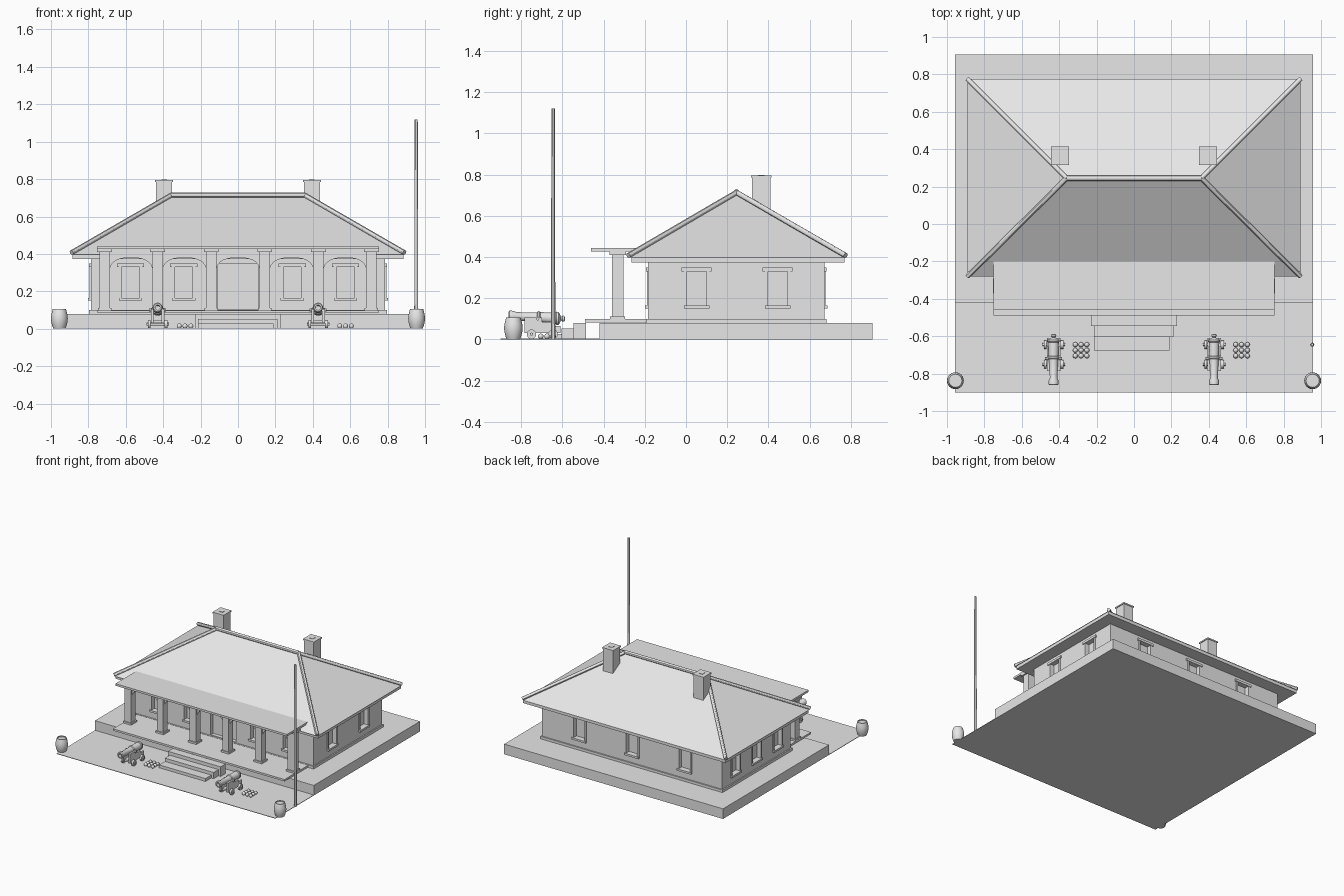
import bpy, bmesh, math
from mathutils import Vector

cube = bpy.data.objects.get("Cube")
if cube:
    bpy.data.objects.remove(cube, do_unlink=True)

stone = bpy.data.materials.new("pale_grey")
stone.use_nodes = True
GREY = (0.8, 0.8, 0.8, 1)
stone.diffuse_color = GREY
stone.node_tree.nodes["Principled BSDF"].inputs["Base Color"].default_value = GREY


def finish(name, bm, smooth=False):
    bmesh.ops.recalc_face_normals(bm, faces=bm.faces)
    mesh = bpy.data.meshes.new(name)
    bm.to_mesh(mesh)
    bm.free()
    mesh.materials.append(stone)
    ob = bpy.data.objects.new(name, mesh)
    bpy.context.scene.collection.objects.link(ob)
    if smooth:
        bpy.ops.object.select_all(action='DESELECT')
        ob.select_set(True)
        bpy.context.view_layer.objects.active = ob
        bpy.ops.object.shade_smooth_by_angle()
    return ob


def add_box(bm, x, y, z):
    vs = bmesh.ops.create_cube(bm, size=1)["verts"]
    for v in vs:
        v.co = Vector([lo + (c + 0.5) * (hi - lo) for c, (lo, hi) in zip(v.co, (x, y, z))])


def boxes(name, *items):
    bm = bmesh.new()
    for item in items:
        add_box(bm, *item)
    return finish(name, bm)


def add_rod(bm, a, b, r1, r2, sides=12):
    a, b = Vector(a), Vector(b)
    d = b - a
    vs = bmesh.ops.create_cone(bm, cap_ends=True, segments=sides, radius1=r1,
                               radius2=r2, depth=d.length)["verts"]
    turn = d.to_track_quat('Z', 'Y')
    for v in vs:
        v.co = turn @ v.co + (a + b) / 2


def lathe(name, profile, place, sides=24):
    """Revolve (radius, height) pairs about z, then move with place()."""
    bm = bmesh.new()
    rings = [[bm.verts.new(place(Vector((r * math.cos(k * math.tau / sides),
                                         r * math.sin(k * math.tau / sides), h))))
              for k in range(sides)] for r, h in profile]
    for low, high in zip(rings, rings[1:]):
        for k in range(sides):
            n = (k + 1) % sides
            bm.faces.new((low[k], low[n], high[n], high[k]))
    bm.faces.new(rings[0])
    bm.faces.new(rings[-1])
    return finish(name, bm, True)


# Ground, platform, porch floor and steps
boxes("ground", ((-.957, .957), (-.9, -.42), (0, .004)))
boxes("platform", ((-.957, .957), (-.42, .905), (0, .08)))
boxes("porch_floor", ((-.75, .75), (-.49, -.184), (.083, .098)))
boxes("steps", ((-.23, .23), (-.545, -.485), (0, .08)),
      ((-.215, .21), (-.605, -.545), (0, .053)),
      ((-.215, .19), (-.677, -.605), (0, .027)))

# Walls with recessed windows and door
X0, X1, Y0, Y1 = -.787, .787, -.184, .672
walls = boxes("walls", ((X0, X1), (Y0, Y1), (.08, .385)))
boxes("wall_base", ((X0 - .01, X1 + .01), (Y0 - .01, Y1 + .01), (.08, .1)))
openings, trim = [], []


def wall_box(side, u, z, inner, outer):
    """A box on one wall: u along the wall, inner and outer from its face."""
    if side in "fb":
        y = (Y0 - outer, Y0 - inner) if side == "f" else (Y1 + inner, Y1 + outer)
        return (u, y, z)
    x = (X0 - outer, X0 - inner) if side == "r" else (X1 + inner, X1 + outer)
    return (x, u, z)


spots = {"f": (-.575, -.29, .29, .575), "b": (-.46, 0, .46),
         "l": (.052, .445), "r": (-.02, .245, .505)}
for side, places in spots.items():
    for c in places:
        openings.append(wall_box(side, (c - .048, c + .048), (.165, .33), -.03, .05))
        trim += [wall_box(side, (c - .073, c + .073), (.33, .348), -.005, .01),
                 wall_box(side, (c - .062, c + .062), (.15, .165), -.005, .014)]
        for s in (-1, 1):
            a, b = sorted((c + s * .048, c + s * .062))
            trim.append(wall_box(side, (a, b), (.165, .33), -.005, .006))
openings.append(wall_box("f", (-.11, .11), (.105, .35), -.03, .05))
boxes("window_trim", *trim)
cutter = boxes("opening_cutter", *openings)
cutter.hide_render = True
mod = walls.modifiers.new("openings", 'BOOLEAN')
mod.operation, mod.solver, mod.object = 'DIFFERENCE', 'EXACT', cutter
cut = bpy.data.meshes.new_from_object(walls.evaluated_get(bpy.context.evaluated_depsgraph_get()))
walls.modifiers.clear()
walls.data = cut
bpy.data.objects.remove(cutter, do_unlink=True)

# Hipped roof over an eaves board
boxes("eaves", ((-.885, .885), (-.265, .77), (.372, .397)))
bm = bmesh.new()
corners = [(-.89, -.28, .397), (.89, -.28, .397), (.89, .775, .397), (-.89, .775, .397)]
peaks = [(-.36, .245, .705), (.36, .245, .705)]
a, b, c, d, p, q = [bm.verts.new(co) for co in corners + peaks]
for face in ((a, b, q, p), (b, c, q), (c, d, p, q), (d, a, p), (d, c, b, a)):
    bm.faces.new(face)
finish("roof", bm)

# Rounded caps along hips and ridge
bm = bmesh.new()
for corner, peak in zip(corners, (peaks[0], peaks[1], peaks[1], peaks[0])):
    add_rod(bm, Vector(corner) + Vector((0, 0, .01)), Vector(peak) + Vector((0, 0, .008)), .013, .013)
add_rod(bm, Vector(peaks[0]) + Vector((0, 0, .01)), Vector(peaks[1]) + Vector((0, 0, .01)), .014, .014)
finish("ridge_caps", bm, True)

# Chimneys with lip and flue
for name, x in (("right", -.395), ("left", .395)):
    boxes(name + "_chimney", ((x - .043, x + .043), (.32, .41), (.55, .785)),
          ((x - .048, x + .048), (.315, .415), (.785, .795)),
          ((x - .015, x + .015), (.35, .38), (.795, .798)))

# Porch roof, columns and arches
boxes("porch_roof", ((-.75, .75), (-.46, -.19), (.427, .443)))
columns = (-.713, -.43, -.143, .143, .43, .713)
parts = []
for x in columns:
    for w, z in ((.028, (.098, .42)), (.036, (.098, .112)), (.04, (.41, .428))):
        parts.append(((x - w, x + w), (-.332 - w, -.332 + w), z))
boxes("porch_columns", *parts)

bm = bmesh.new()
STEPS = 14
for left, right in zip(columns, columns[1:]):
    mid, half = (left + right) / 2, (right - left) / 2 - .026
    curve = []
    for k in range(STEPS + 1):
        t = math.pi * k / STEPS
        cs, sn = math.cos(t), math.sin(t)
        curve.append((mid - half * math.copysign(abs(cs) ** .8, cs), .3 + .08 * sn ** .8 if sn > 0 else .3))
    for (xa, za), (xb, zb) in zip(curve, curve[1:]):
        ring = [[bm.verts.new((x, y, z)) for x, z in ((xa, za), (xb, zb), (xb, .425), (xa, .425))]
                for y in (-.347, -.317)]
        bm.faces.new(ring[0])
        bm.faces.new(ring[1])
        for k in (0, 2):
            bm.faces.new((ring[0][k], ring[0][k + 1], ring[1][k + 1], ring[1][k]))
bmesh.ops.remove_doubles(bm, verts=bm.verts, dist=1e-5)
finish("porch_arches", bm)

# Flagpole
bm = bmesh.new()
add_rod(bm, (.953, -.645, 0), (.953, -.645, 1.12), .011, .008)
finish("flagpole", bm, True)

# Barrels at the front corners
keg = [(.032, 0), (.038, .015), (.043, .035), (.045, .055), (.043, .075), (.038, .095),
       (.035, .106), (.031, .106), (.031, .098)]
for name, x in (("right", -.955), ("left", .955)):
    lathe(name + "_keg", keg, lambda v, x=x: v + Vector((x, -.838, 0)))

# Cannons on wheeled carriages
gun = [(.004, 0), (.013, .004), (.015, .012), (.008, .02), (.022, .026), (.032, .032), (.032, .042),
       (.028, .046), (.026, .12), (.03, .124), (.03, .132), (.024, .136), (.02, .235),
       (.026, .25), (.026, .27), (.021, .275), (.013, .275), (.013, .2)]
for name, x in (("right", -.43), ("left", .428)):
    lathe(name + "_cannon", gun, lambda v, x=x: Vector((x + v.x, -.587 - v.z, .1 + v.y + v.z * .05)))
    cheeks = []
    for s in (-1, 1):
        xs = tuple(sorted((x + s * .022, x + s * .036)))
        for y, top in (((-.785, -.7), .105), ((-.7, -.655), .085), ((-.655, -.61), .065)):
            cheeks.append((xs, y, (.03, top)))
    boxes(name + "_carriage", ((x - .03, x + .03), (-.775, -.615), (.03, .045)), *cheeks)
    bm = bmesh.new()
    for y in (-.75, -.645):
        add_rod(bm, (x - .06, y, .025), (x + .06, y, .025), .008, .008)
        for s in (-1, 1):
            add_rod(bm, (x + s * .038, y, .025), (x + s * .052, y, .025), .023, .023, 16)
    add_rod(bm, (x - .045, -.72, .1), (x + .045, -.72, .1), .008, .008)
    finish(name + "_wheels", bm, True)

    # Rows of cannonballs beside each gun
    bm = bmesh.new()
    for i in (-1, 0, 1):
        for j in (-1, 0, 1):
            vs = bmesh.ops.create_uvsphere(bm, u_segments=12, v_segments=8, radius=.0135)["verts"]
            bmesh.ops.translate(bm, verts=vs, vec=(x + .147 + i * .031, -.675 + j * .03, .0145))
    finish(name + "_cannonballs", bm, True)
